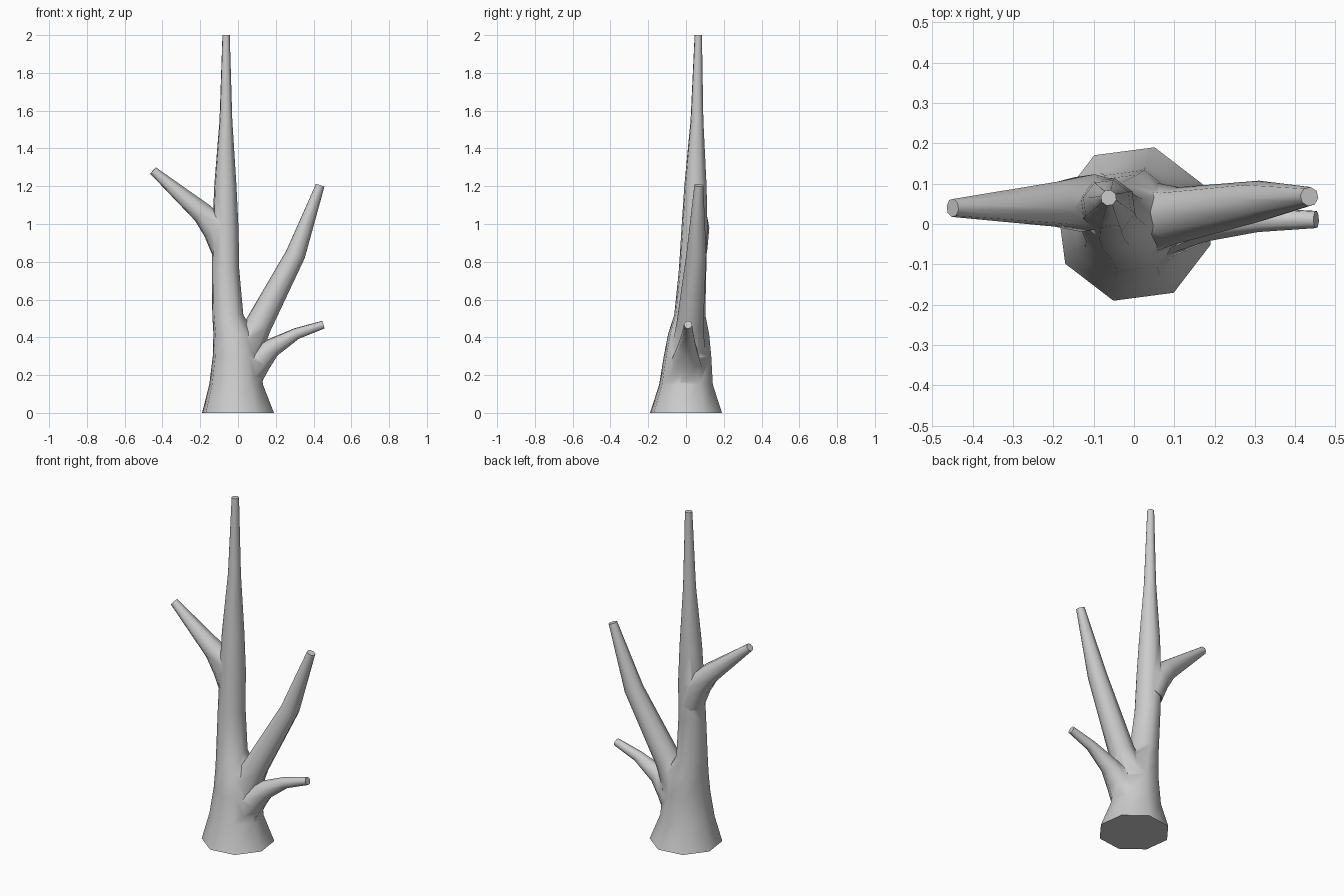
import bpy, bmesh, math
from mathutils import Vector, Matrix

cube = bpy.data.objects.get("Cube")
if cube:
    bpy.data.objects.remove(cube, do_unlink=True)

SIDES = 8
bark = bpy.data.materials.new("grey_bark")
bark.use_nodes = True
bark.diffuse_color = (0.6, 0.6, 0.6, 1)
bark.node_tree.nodes["Principled BSDF"].inputs["Base Color"].default_value = (0.6, 0.6, 0.6, 1)


def limb(name, stations, upright=False):
    """Loft eight-sided rings through (x, y, z, radius) stations."""
    bm = bmesh.new()
    points = [Vector(s[:3]) for s in stations]
    rings = []
    for i, (point, station) in enumerate(zip(points, stations)):
        heading = points[min(i + 1, len(points) - 1)] - points[max(i - 1, 0)]
        turn = Matrix.Identity(3) if upright else heading.to_track_quat('Z', 'Y').to_matrix()
        ring = []
        for k in range(SIDES):
            a = math.radians(30) + math.tau * k / SIDES
            ring.append(bm.verts.new(point + turn @ Vector((math.cos(a), math.sin(a), 0)) * station[3]))
        rings.append(ring)
    for low, high in zip(rings, rings[1:]):
        for k in range(SIDES):
            n = (k + 1) % SIDES
            bm.faces.new((low[k], low[n], high[n], high[k]))
    bm.faces.new(rings[0][::-1])
    bm.faces.new(rings[-1])
    bmesh.ops.recalc_face_normals(bm, faces=bm.faces)
    mesh = bpy.data.meshes.new(name)
    bm.to_mesh(mesh)
    bm.free()
    mesh.materials.append(bark)
    obj = bpy.data.objects.new(name, mesh)
    bpy.context.collection.objects.link(obj)
    return obj


# Flared trunk, leaning gently back and to one side
trunk = limb("tree_trunk", [
    (0, 0, 0, .197), (-.01, 0, .15, .147), (-.008, .008, .3, .13),
    (-.022, .014, .42, .112), (-.054, .02, .52, .085), (-.066, .035, .76, .075),
    (-.066, .045, .98, .071), (-.067, .05, 1.2, .061),
    (-.064, .058, 1.55, .035), (-.063, .065, 2, .02)], upright=True)

# Three cut-off limbs
branches = [
    limb("tall_left_branch", [
        (.01, .01, .27, .1), (.105, .02, .46, .072),
        (.305, .055, .84, .053), (.435, .068, 1.205, .024)]),
    limb("short_left_branch", [
        (.03, .003, .2, .11), (.11, .003, .28, .076), (.18, .006, .345, .052),
        (.31, .01, .42, .031), (.452, .011, .467, .022)]),
    limb("right_branch", [
        (-.075, .05, .85, .065), (-.115, .052, .97, .074), (-.19, .05, 1.06, .058),
        (-.45, .04, 1.283, .023)]),
]

# Weld the limbs into one continuous skin
bpy.ops.object.select_all(action='DESELECT')
trunk.select_set(True)
bpy.context.view_layer.objects.active = trunk
for branch in branches:
    union = trunk.modifiers.new("join_branch", 'BOOLEAN')
    union.operation = 'UNION'
    union.solver = 'EXACT'
    union.object = branch
    bpy.ops.object.modifier_apply(modifier=union.name)
    bpy.data.objects.remove(branch, do_unlink=True)

bpy.ops.object.shade_smooth_by_angle(angle=math.radians(62))
